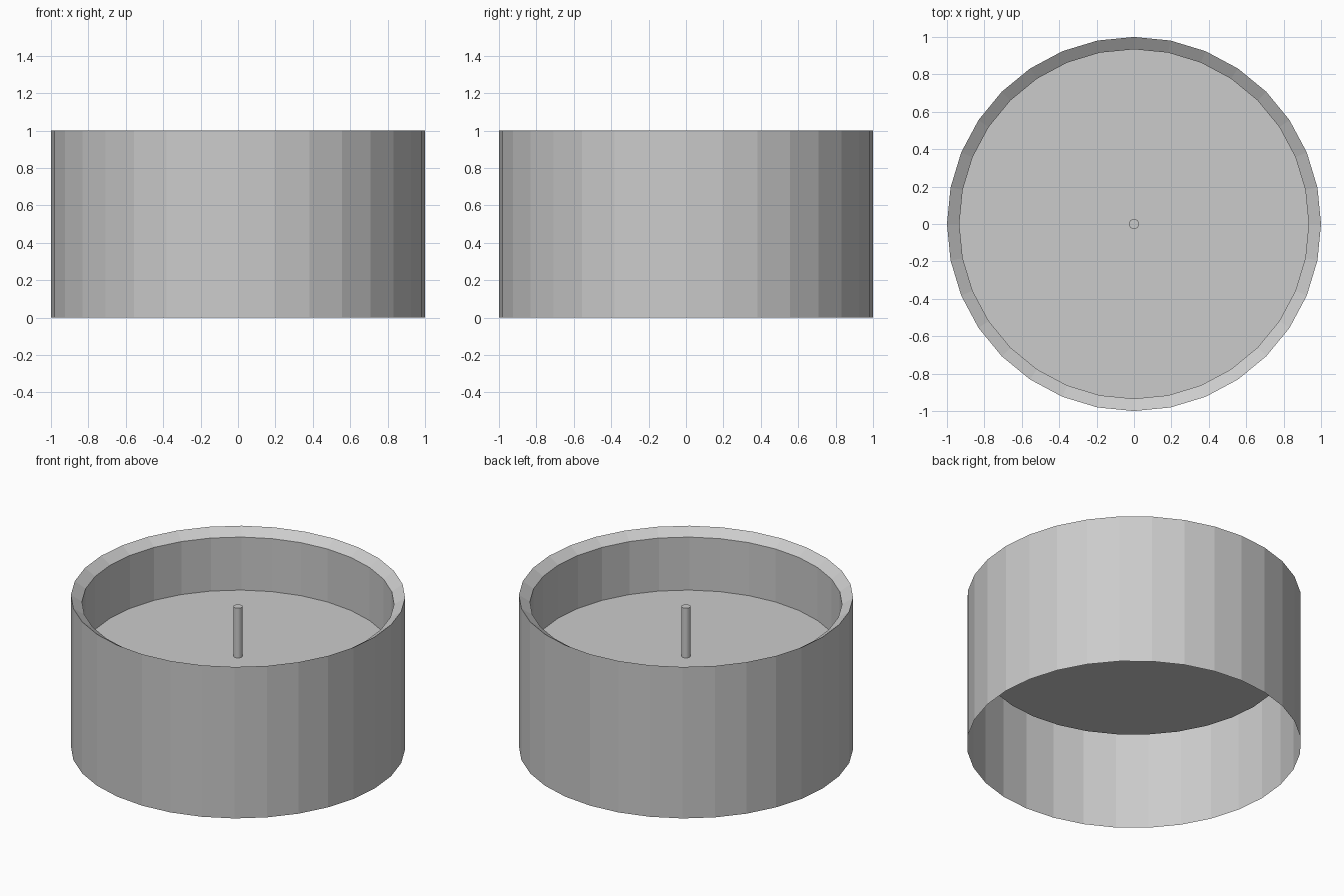
import bpy, bmesh
from math import cos, sin, tau

if "Cube" in bpy.data.objects:
    bpy.data.objects.remove(bpy.data.objects["Cube"])

SIDES = 32


def lathe(name, profile, cap=False):
    """Revolve (radius, z) points around z; a cap closes the last ring."""
    bm = bmesh.new()
    rings = [[bm.verts.new((r * cos(tau * i / SIDES), r * sin(tau * i / SIDES), z))
              for i in range(SIDES)] for r, z in profile]
    for a, b in zip(rings, rings[1:]):
        for i in range(SIDES):
            j = (i + 1) % SIDES
            bm.faces.new((a[i], a[j], b[j], b[i]))
    if cap:
        bm.faces.new(rings[-1])
    mesh = bpy.data.meshes.new(name)
    bm.to_mesh(mesh)
    bm.free()
    obj = bpy.data.objects.new(name, mesh)
    bpy.context.collection.objects.link(obj)
    return obj


R_IN, R_WICK = 0.934, 0.027
Z_RIM, Z_WAX, Z_WICK = 0.956, 0.606, 0.934

# Open-bottomed cup: outer wall, inward sloping rim, inner wall down to the wax
lathe("candle_cup", [(1, 0), (1, 1), (R_IN, Z_RIM), (R_IN, Z_WAX)])

# Flat wax surface around the wick
lathe("wax_surface", [(R_IN, Z_WAX), (R_WICK, Z_WAX)])

# Thin wick rising from the wax
lathe("wick", [(R_WICK, Z_WAX), (R_WICK, Z_WICK)], cap=True)
